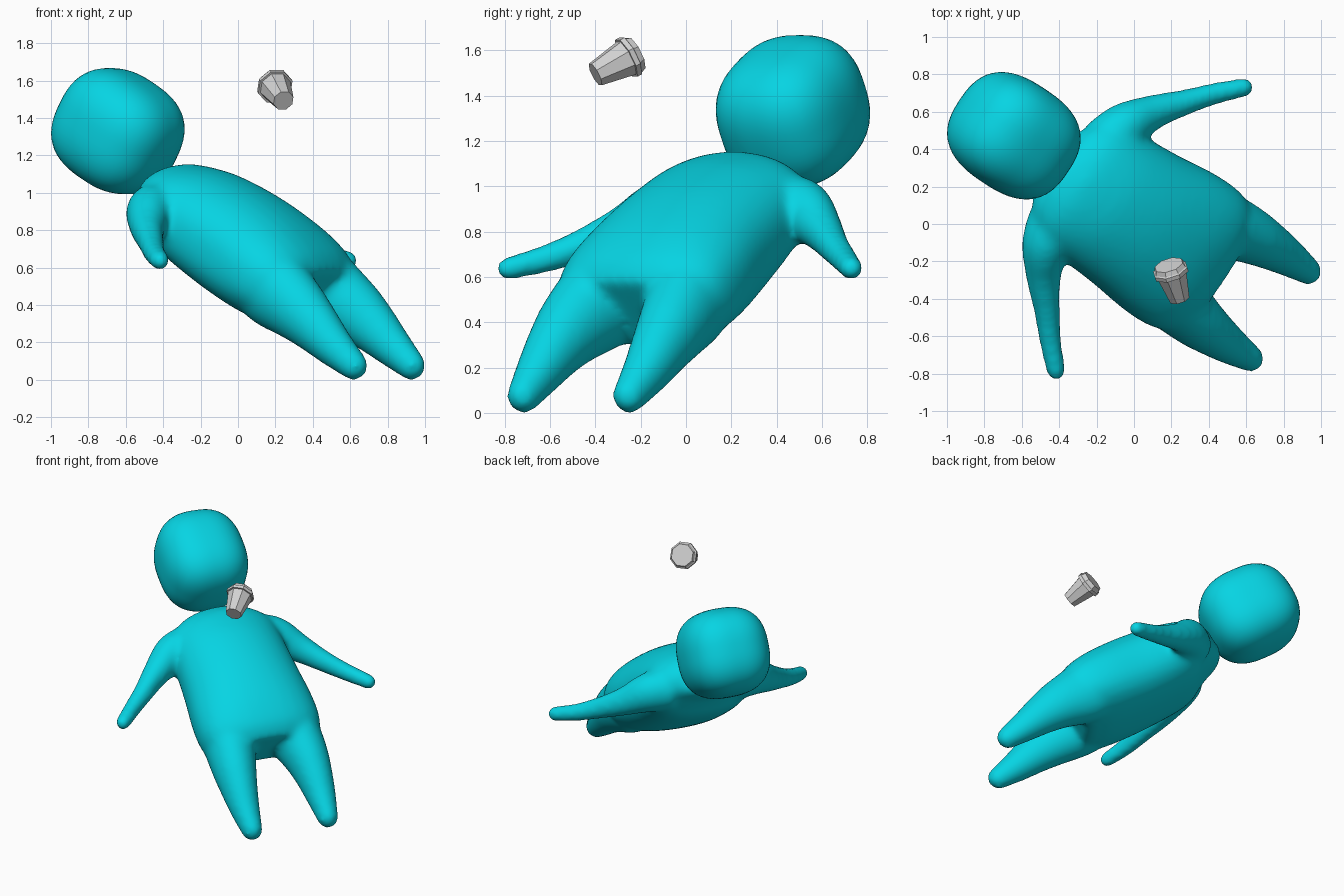
import bpy, bmesh, math
from mathutils import Vector, Matrix

if "Cube" in bpy.data.objects:
    bpy.data.objects.remove(bpy.data.objects["Cube"])

# Body frame: f runs from head to feet, lat across the shoulders
F = Vector((0.833, -0.553, 0)).normalized()
LAT = Vector((0.553, 0.833, 0)).normalized()
Z = Vector((0, 0, 1))
FRAME = Matrix((F, LAT, Z)).transposed().to_4x4()
FRAME.translation = LAT * 0.025


def material(name, rgb):
    m = bpy.data.materials.new(name)
    m.diffuse_color = (*rgb, 1)
    m.use_nodes = True
    m.node_tree.nodes["Principled BSDF"].inputs["Base Color"].default_value = m.diffuse_color
    return m


TEAL = material("teal skin", (0.002, 0.66, 0.77))
GREY = material("light grey cup", (0.64, 0.64, 0.64))


def finish(bm, name, mat, matrix):
    bmesh.ops.recalc_face_normals(bm, faces=bm.faces)
    me = bpy.data.meshes.new(name)
    bm.to_mesh(me)
    bm.free()
    me.transform(matrix)
    me.materials.append(mat)
    ob = bpy.data.objects.new(name, me)
    bpy.context.collection.objects.link(ob)
    return ob


def smooth_path(rows, steps=4):
    """Pass a smooth curve through rows of numbers."""
    out = []
    for i in range(len(rows) - 1):
        quad = [rows[max(0, min(len(rows) - 1, i + k))] for k in (-1, 0, 1, 2)]
        for s in range(steps):
            t = s / steps
            out.append([0.5 * (2 * b + (c - a) * t + (2 * a - 5 * b + 4 * c - d) * t * t
                               + (3 * b - a - 3 * c + d) * t ** 3)
                        for a, b, c, d in zip(*quad)])
    return out + [list(rows[-1])]


def loft(bm, rows, round_ends=True, n=32):
    """Skin rings along a path: x, y, z, half width, half height,
    squareness of the upper half, squareness of the lower half."""
    rows = smooth_path(rows)
    pts = [Vector(r[:3]) for r in rows]
    rings = []
    for i, (c, row) in enumerate(zip(pts, rows)):
        w, h, p_up, p_low = row[3:]
        t = (pts[min(i + 1, len(pts) - 1)] - pts[max(i - 1, 0)]).normalized()
        side = t.cross(Z).normalized()
        up = side.cross(t)
        last = i == len(pts) - 1
        for k in range(6) if round_ends and last else [0]:
            a = k * math.radians(16)
            ring = []
            for j in range(n):
                u = 2 * math.pi * (j + 0.5) / n
                x, y = math.cos(u), math.sin(u)
                p = p_up if y > 0 else p_low
                q = math.cos(a) / (abs(x) ** p + abs(y) ** p) ** (1 / p)
                ring.append(bm.verts.new(c + t * min(w, h) * math.sin(a)
                                         + side * w * x * q + up * h * y * q))
            rings.append(ring)
    for a, b in zip(rings, rings[1:]):
        for j in range(n):
            bm.faces.new((a[j], a[(j + 1) % n], b[(j + 1) % n], b[j]))
    bm.faces.new(rings[0])
    bm.faces.new(rings[-1])


# Torso, arms and legs, fused into one smooth skin
body = bmesh.new()
torso = [  # along axis, height off axis, half width, half thickness, squareness
    (-0.97, 0.645, 0.10, 0.05, 2, 2), (-0.93, 0.64, 0.18, 0.085, 2, 2),
    (-0.90, 0.645, 0.24, 0.12, 2, 2.1), (-0.84, 0.665, 0.325, 0.175, 2, 2.2),
    (-0.75, 0.68, 0.385, 0.22, 2, 2.4), (-0.60, 0.675, 0.395, 0.265, 2.05, 2.6),
    (-0.34, 0.667, 0.41, 0.288, 2.1, 2.7), (-0.10, 0.65, 0.435, 0.282, 2.2, 2.6),
    (0.06, 0.63, 0.435, 0.258, 2.4, 2.5), (0.15, 0.61, 0.41, 0.225, 2.4, 2.4),
    (0.205, 0.597, 0.36, 0.185, 2.4, 2.4)]
loft(body, [(0.89 * t + 0.455 * h, 0, -0.455 * t + 0.89 * h, w, d, p, q)
            for t, h, w, d, p, q in torso], round_ends=False)
arm = [(-0.36, 0.24, 0.91, 0.15, 0.15), (-0.33, 0.38, 0.89, 0.13, 0.14),
       (-0.245, 0.53, 0.81, 0.094, 0.1), (-0.13, 0.67, 0.735, 0.07, 0.076),
       (-0.03, 0.79, 0.68, 0.06, 0.063), (0.088, 0.91, 0.637, 0.053, 0.053)]
leg = [(0.20, 0.215, 0.60, 0.17, 0.19), (0.37, 0.235, 0.49, 0.18, 0.215),
       (0.54, 0.265, 0.38, 0.155, 0.178), (0.66, 0.277, 0.287, 0.13, 0.145),
       (0.78, 0.282, 0.183, 0.105, 0.113), (0.915, 0.28, 0.073, 0.074, 0.08)]
for m in (-1, 1):
    for limb in (arm, leg):
        loft(body, [(s, m * l, z, w, h, 2, 2) for s, l, z, w, h in limb])
ob = finish(body, "body", TEAL, FRAME)
rm = ob.modifiers.new("fuse", "REMESH")
rm.mode = "VOXEL"
rm.voxel_size = 0.018
rm.use_smooth_shade = True
sm = ob.modifiers.new("soften", "SMOOTH")
sm.factor = 0.5
sm.iterations = 20

# Head: rounded cube tilted with the body
head = bmesh.new()
bmesh.ops.create_cube(head, size=2)
bmesh.ops.subdivide_edges(head, edges=head.edges[:], cuts=15, use_grid_fill=True)
P = 2.6
for v in head.verts:
    d = Vector([math.tan(c * math.pi / 4) for c in v.co])
    v.co = d / sum(abs(c) ** P for c in d) ** (1 / P)
    v.co = Vector((v.co.x * 0.332, v.co.y * 0.3, v.co.z * 0.308))
for f in head.faces:
    f.smooth = True
finish(head, "head", TEAL, FRAME @ Matrix.Translation((-0.796, 0.013, 1.33))
       @ Matrix.Rotation(math.radians(30), 4, "Y"))

# Cup: eight-sided tapered body and a lid with a rim
bottom = Vector((0.243, -0.4, 1.493))
axis = Vector((-0.06, 0.19, 0.10)).normalized()
AIM = Matrix.Translation(bottom) @ axis.to_track_quat("Z", "Y").to_matrix().to_4x4()


def turned(name, profile, sides=8):
    bm = bmesh.new()
    rings = [[bm.verts.new((r * math.cos((j + 0.5) * 2 * math.pi / sides),
                            r * math.sin((j + 0.5) * 2 * math.pi / sides), z))
              for j in range(sides)] for z, r in profile]
    for a, b in zip(rings, rings[1:]):
        for j in range(sides):
            bm.faces.new((a[j], a[(j + 1) % sides], b[(j + 1) % sides], b[j]))
    bm.faces.new(rings[0])
    bm.faces.new(rings[-1])
    finish(bm, name, GREY, AIM)


turned("cup", [(0, 0.057), (0.16, 0.086)])
turned("cup_lid", [(0.16, 0.098), (0.183, 0.098), (0.188, 0.09), (0.212, 0.08)])
